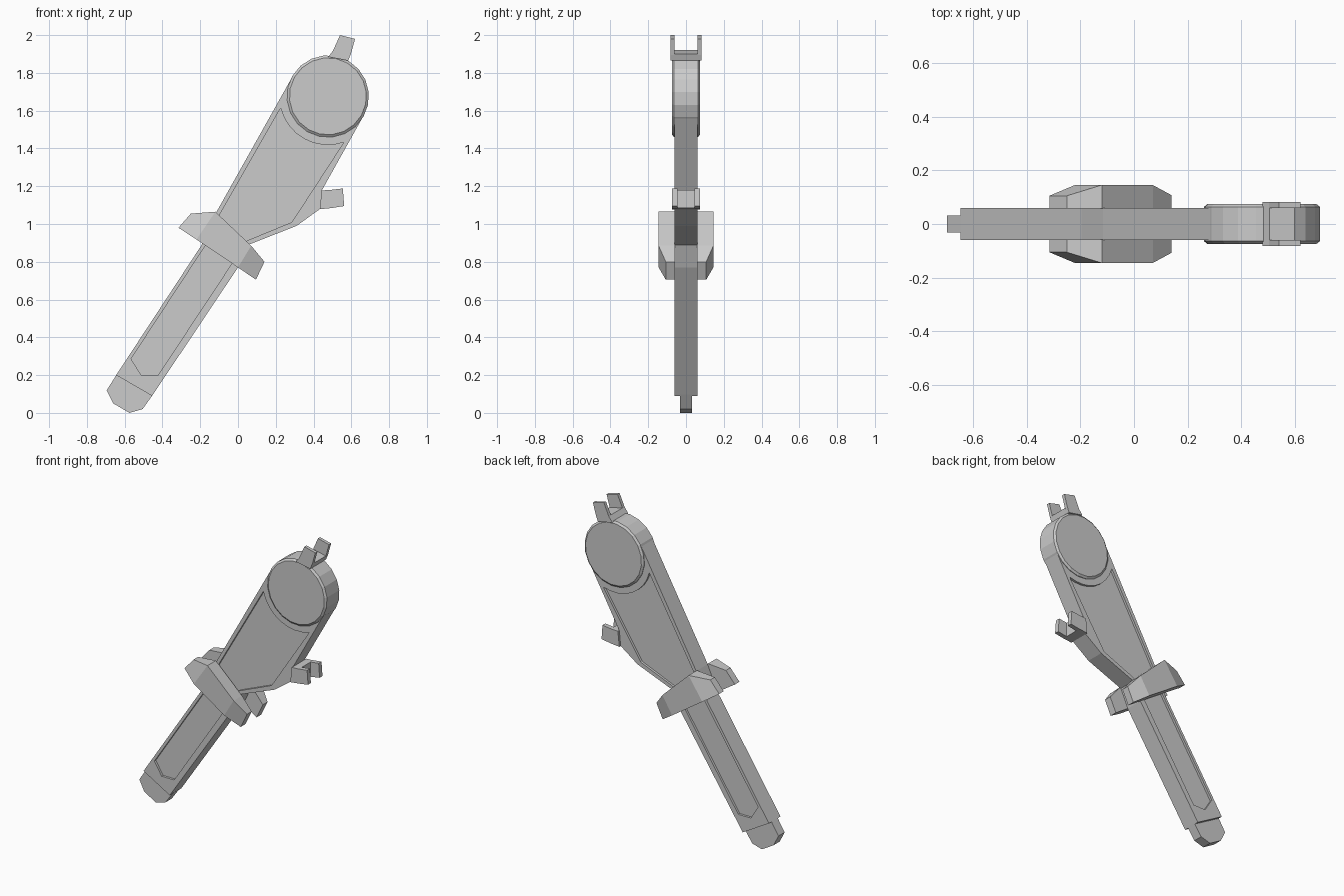
import bpy, bmesh
from math import cos, sin, radians

if "Cube" in bpy.data.objects:
    bpy.data.objects.remove(bpy.data.objects["Cube"])


def loft(name, sections):
    """Join matching front-view outlines; each section is (y, [(x, z), ...])."""
    bm = bmesh.new()
    rings = [[bm.verts.new((x, y, z)) for x, z in pts] for y, pts in sections]
    n = len(rings[0])
    bm.faces.new(rings[0])
    bm.faces.new(rings[-1])
    for a, b in zip(rings, rings[1:]):
        for i in range(n):
            j = (i + 1) % n
            bm.faces.new((a[i], a[j], b[j], b[i]))
    bmesh.ops.recalc_face_normals(bm, faces=bm.faces[:])
    me = bpy.data.meshes.new(name)
    bm.to_mesh(me)
    bm.free()
    ob = bpy.data.objects.new(name, me)
    bpy.context.collection.objects.link(ob)
    return ob


def prism(name, pts, y0, y1):
    return loft(name, [(y0, pts), (y1, pts)])


def arc(r, start, end, steps, centre=(0.476, 1.676)):
    angles = [radians(start + (end - start) * i / steps) for i in range(steps + 1)]
    return [(centre[0] + r * cos(a), centre[1] + r * sin(a)) for a in angles]


# Main body: long grip, wider upper housing, rounded top and fork arm
body = prism("body", [(-0.645, 0.20), (-0.195, 0.885), (-0.116, 1.06)]
             + arc(0.215, 150, -30, 10)
             + [(0.445, 1.18), (0.435, 1.08), (0.31, 0.99), (0.055, 0.89),
                (0.0, 0.77), (-0.455, 0.09)], -0.06, 0.06)

# Recessed panels on both faces
lower_panel = [(-0.566, 0.286), (-0.15, 0.92), (-0.01, 0.825), (-0.423, 0.20), (-0.513, 0.20)]
upper_panel = ([(-0.12, 1.01), (-0.10, 1.045)] + arc(0.258, 194, 289, 8)
               + [(0.285, 1.01), (0.055, 0.915), (0.03, 0.90)])
for label, pts in (("lower", lower_panel), ("upper", upper_panel)):
    for side, s in (("front", -1), ("back", 1)):
        cutter = prism(f"{label}_panel_cutter_{side}", pts, s * 0.045, s * 0.2)
        cutter.hide_render = True
        cutter.hide_viewport = True
        cutter.display_type = 'WIRE'
        mod = body.modifiers.new(cutter.name, 'BOOLEAN')
        mod.operation = 'DIFFERENCE'
        mod.solver = 'EXACT'
        mod.object = cutter

# Thin faceted tip
prism("end_tip", [(-0.64, 0.207), (-0.695, 0.12), (-0.66, 0.05), (-0.575, 0.0),
                  (-0.505, 0.02), (-0.45, 0.097)], -0.032, 0.032)

# Round cap with bevelled rims
rim = arc(0.217, 150, -192, 19)
face = arc(0.204, 150, -192, 19)
loft("round_cap", [(-0.074, face), (-0.064, rim), (0.064, rim), (0.074, face)])

# Guard halves: tapered blocks on each side of the body
def guard(name, s):
    silhouette = [(-0.315, 0.98), (-0.25, 1.055), (-0.12, 1.065),
                  (0.07, 0.885), (0.14, 0.80), (0.095, 0.705),
                  (0.0, 0.77), (-0.22, 0.918)]
    depth = [0.105, 0.105, 0.145, 0.145, 0.107, 0.107, 0.145, 0.145]
    ob = prism(name, silhouette, s * 0.058, s * 0.145)
    for v in ob.data.vertices:
        if abs(v.co.y) > 0.1:
            v.co.y = s * depth[v.index % 8]
    # Split the bent outer face along its taper lines
    bm = bmesh.new()
    bm.from_mesh(ob.data)
    bm.verts.ensure_lookup_table()
    for a, b in ((10, 15), (11, 14)):
        bmesh.ops.connect_vert_pair(bm, verts=[bm.verts[a], bm.verts[b]])
    bm.to_mesh(ob.data)
    bm.free()


guard("guard_front", -1)
guard("guard_back", 1)


# Forks: a crossbar carrying two flat prongs
def fork(name, base, prong, inner, outer):
    prism(name + "_base", base, -outer, outer)
    for side, s in (("front", -1), ("back", 1)):
        prism(f"{name}_prong_{side}", prong, s * inner, s * outer)


fork("top_fork",
     [(0.478, 1.885), (0.505, 1.92), (0.597, 1.90), (0.583, 1.865)],
     [(0.502, 1.915), (0.54, 2.0), (0.62, 1.98), (0.596, 1.895)], 0.06, 0.082)
fork("side_fork",
     [(0.443, 1.178), (0.495, 1.18), (0.495, 1.085), (0.433, 1.078)],
     [(0.485, 1.18), (0.555, 1.188), (0.562, 1.095), (0.485, 1.083)], 0.045, 0.075)
